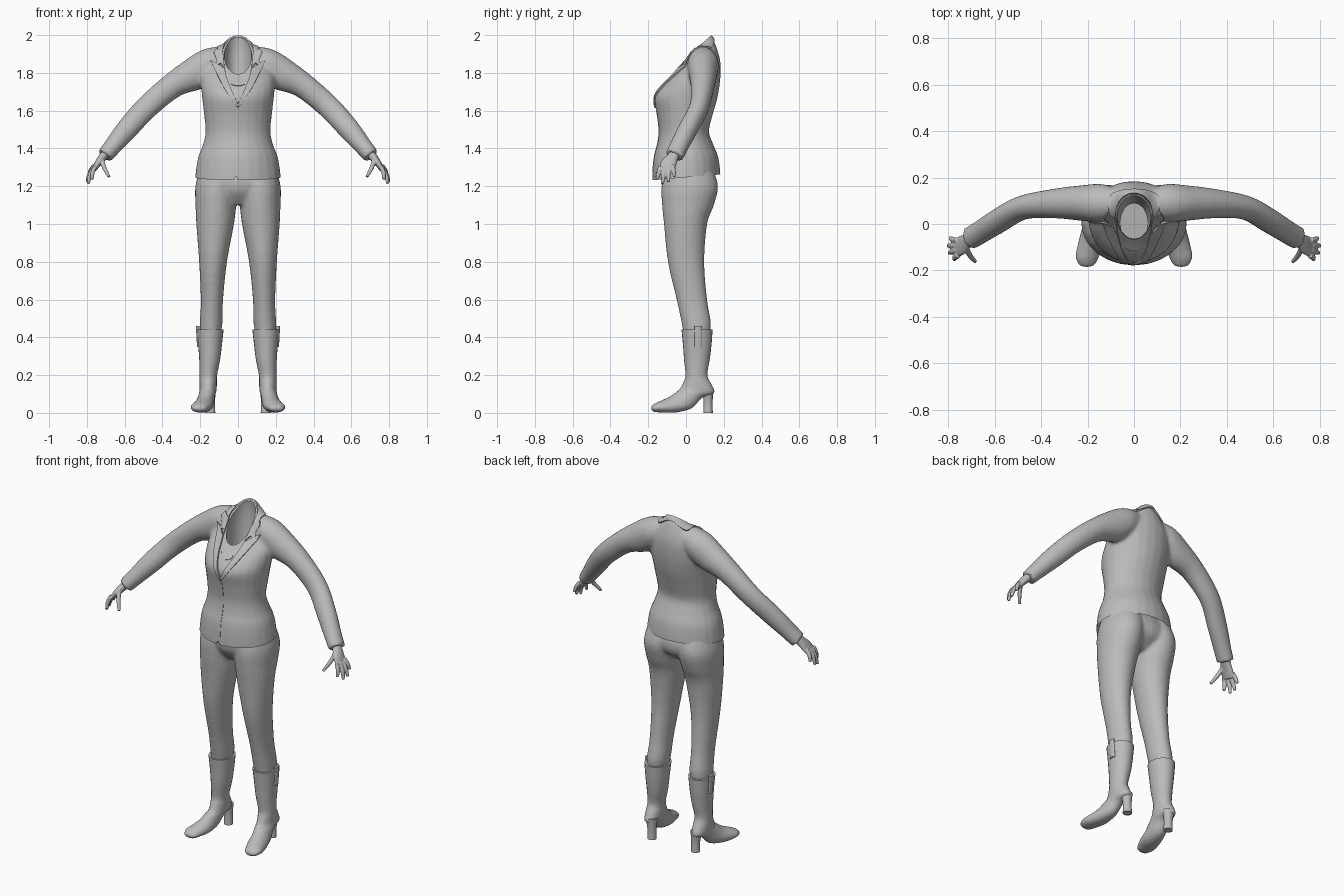
import bpy, bmesh, math
from mathutils import Vector
from mathutils.bvhtree import BVHTree

if "Cube" in bpy.data.objects:
    bpy.data.objects.remove(bpy.data.objects["Cube"])

grey = bpy.data.materials.new("plain grey")
grey.use_nodes = True
grey.diffuse_color = (0.5, 0.5, 0.5, 1)
grey.node_tree.nodes["Principled BSDF"].inputs["Base Color"].default_value = (0.5, 0.5, 0.5, 1)
SIDES = 24


def catmull(rows, steps=4):
    """Smoothly resample rows of numbers."""
    rows = [Vector(r) for r in rows]
    ext = [rows[0]] + rows + [rows[-1]]
    out = []
    for a, b, c, d in zip(ext, ext[1:], ext[2:], ext[3:]):
        for k in range(steps):
            t = k / steps
            out.append(0.5 * (2 * b + (c - a) * t + (2 * a - 5 * b + 4 * c - d) * t ** 2
                              + (3 * b - a - 3 * c + d) * t ** 3))
    return out + [rows[-1]]


def skin(bm, rings):
    """Closed skin over a list of point rings."""
    loops = [[bm.verts.new(p) for p in ring] for ring in rings]
    for a, b in zip(loops, loops[1:]):
        for i in range(len(a)):
            j = (i + 1) % len(a)
            bm.faces.new((a[i], a[j], b[j], b[i]))
    bm.faces.new(loops[0][::-1])
    bm.faces.new(loops[-1])


def oval(c, u, v):
    turns = [math.tau * i / SIDES for i in range(SIDES)]
    return [c + u * math.cos(t) + v * math.sin(t) for t in turns]


def loft(bm, rows, side=1):
    """Rows: centre x, half width, front y z, back y z."""
    rings = []
    for x, w, fy, fz, by, bz in catmull(rows):
        c = Vector((side * x, (fy + by) / 2, (fz + bz) / 2))
        rings.append(oval(c, Vector((w, 0, 0)), Vector((0, (by - fy) / 2, (bz - fz) / 2))))
    skin(bm, rings)


def tube(bm, rows, side=1):
    """Rows: x y z, half width along y, half thickness."""
    rows = catmull(rows)
    pts = [Vector((side * r[0], r[1], r[2])) for r in rows]
    rings = []
    for i, p in enumerate(pts):
        t = (pts[min(i + 1, len(pts) - 1)] - pts[max(i - 1, 0)]).normalized()
        u = Vector((0, 1, 0))
        u = (u - t * u.dot(t)).normalized()
        rings.append(oval(p, u * rows[i][3], t.cross(u) * rows[i][4]))
    skin(bm, rings)


def finish(name, bm, angle=40):
    bmesh.ops.recalc_face_normals(bm, faces=bm.faces[:])
    mesh = bpy.data.meshes.new(name)
    bm.to_mesh(mesh)
    bm.free()
    mesh.materials.append(grey)
    ob = bpy.data.objects.new(name, mesh)
    bpy.context.collection.objects.link(ob)
    shade(ob, angle)
    return ob


def shade(ob, angle=40):
    bpy.ops.object.select_all(action='DESELECT')
    ob.select_set(True)
    bpy.context.view_layer.objects.active = ob
    bpy.ops.object.shade_smooth_by_angle(angle=math.radians(angle))


def bake(ob):
    deps = bpy.context.evaluated_depsgraph_get()
    mesh = bpy.data.meshes.new_from_object(ob.evaluated_get(deps))
    ob.modifiers.clear()
    ob.data = mesh
    shade(ob)


def blend(ob, voxel, rounds):
    """Merge overlapping skins into one soft surface."""
    m = ob.modifiers.new("merge", 'REMESH')
    m.mode, m.voxel_size, m.use_smooth_shade = 'VOXEL', voxel, True
    s = ob.modifiers.new("soften", 'SMOOTH')
    s.factor, s.iterations = 0.5, rounds
    bake(ob)


def carve(ob, bm):
    cutter = finish("cutter", bm)
    cutter.hide_render = True
    m = ob.modifiers.new("carve", 'BOOLEAN')
    m.operation, m.object, m.solver = 'DIFFERENCE', cutter, 'EXACT'
    bake(ob)
    bpy.data.objects.remove(cutter)


# Jacket: torso and sleeves merged
NECK = (0, 0.083, -0.075, 1.785, 0.132, 2.0)
bm = bmesh.new()
loft(bm, [(0, .225, -.175, 1.16, .18, 1.18), (0, .227, -.178, 1.24, .183, 1.25),
          (0, .212, -.17, 1.35, .172, 1.35), (0, .186, -.152, 1.42, .145, 1.42),
          (0, .172, -.143, 1.49, .122, 1.49), (0, .18, -.153, 1.58, .142, 1.58),
          (0, .19, -.167, 1.67, .167, 1.67), (0, .197, -.13, 1.73, .182, 1.77),
          (0, .185, -.1, 1.76, .182, 1.86), (0, .14, -.085, 1.775, .16, 1.94), NECK])
for s in (-1, 1):
    tube(bm, [(.06, .09, 1.885, .06, .06), (.14, .09, 1.85, .082, .085), (.22, .09, 1.80, .077, .09),
              (.34, .088, 1.737, .064, .068), (.48, .07, 1.62, .052, .062),
              (.585, .012, 1.505, .052, .058), (.66, -.035, 1.415, .05, .048),
              (.706, -.062, 1.36, .05, .043)], s)
jacket = finish("jacket", bm)
blend(jacket, 0.01, 5)
bm = bmesh.new()
bm.from_mesh(jacket.data)
surface = BVHTree.FromBMesh(bm)
bm.free()

# Hollow neck and front vent
bm = bmesh.new()
loft(bm, [(0, .075, -.15, 1.86, .055, 2.075), (0, .072, -.066, 1.793, .122, 1.99),
          (0, .07, -.08, 1.72, .12, 1.82), (0, .06, -.08, 1.6, .09, 1.62)])
carve(jacket, bm)
bm = bmesh.new()
wedge = ((-.04, 1.2), (.005, 1.2), (-.006, 1.25), (-.014, 1.25))
skin(bm, [[Vector((x, y, z)) for x, z in wedge] for y in (-.3, -.1)])
carve(jacket, bm)

# Sloped hem
bm = bmesh.new()
bm.from_mesh(jacket.data)
bmesh.ops.bisect_plane(bm, geom=bm.verts[:] + bm.edges[:] + bm.faces[:], clear_inner=True,
                       plane_co=(0, 0, 1.247), plane_no=(0, -.085, 1))
bm.to_mesh(jacket.data)
bm.free()
shade(jacket)


def sheet(name, grid, thick):
    """Thin cloth layer from a grid of surface points."""
    bm = bmesh.new()
    rows = [[bm.verts.new(p) for p in row] for row in grid]
    for a, b in zip(rows, rows[1:]):
        for i in range(len(a) - 1):
            bm.faces.new((a[i], a[i + 1], b[i + 1], b[i]))
    ob = finish(name, bm)
    m = ob.modifiers.new("thickness", 'SOLIDIFY')
    m.thickness, m.offset = thick, 0
    bake(ob)


def onto_front(x, z):
    hit = surface.ray_cast(Vector((x, -1, z)), Vector((0, 1, 0)))[0]
    return hit or Vector((x, 0, z))


def drape(name, edges, thick, side=1, cols=6):
    """Edges: inner x z, outer x z, pressed on the front."""
    sheet(name, [[onto_front(side * (a + (c - a) * k / cols), b + (d - b) * k / cols)
                  for k in range(cols + 1)] for a, b, c, d in edges], thick)


# Lapels, upper collar wings, closure and neckline
for s, label in ((-1, "right"), (1, "left")):
    drape(label + "_lapel", catmull([(0, 1.635, .002, 1.615), (.03, 1.70, .062, 1.70),
                                     (.055, 1.76, .11, 1.79), (.07, 1.82, .146, 1.868)]), .016, s)
    drape(label + "_collar_wing", [(.07, 1.82, .105, 1.865), (.074, 1.86, .128, 1.905),
                                   (.078, 1.90, .115, 1.925)], .018, s)
drape("front_closure", [(-.012, z / 100, .004, z / 100) for z in range(127, 162, 3)], .005)
drape("blouse_neckline", [(x / 100, 1.745 + x * x / 1500, x / 100, 1.73 + x * x / 1500)
                          for x in range(-4, 5)], .008, 1, 2)

# Collar round the back of the neck
_, w, fy, fz, by, bz = NECK
mid = Vector((0, (fy + by) / 2, (fz + bz) / 2))
half = Vector((0, (by - fy) / 2, (bz - fz) / 2))
up = Vector((1, 0, 0)).cross(half).normalized()
grid = []
for deg in range(-20, 201, 10):
    t = math.radians(deg)
    arm = Vector((w, 0, 0)) * math.cos(t) + half * math.sin(t)
    row = []
    for k in range(5):
        p, n = surface.find_nearest(mid + arm * (1 + .07 * k) - up * .012 * k)[:2]
        row.append(p + n * .002)
    grid.append(row)
sheet("collar", grid, .012)

# Trousers: hips and legs merged
bm = bmesh.new()
loft(bm, [(0, .11, -.07, 1.10, .08, 1.11), (0, .19, -.12, 1.17, .15, 1.17),
          (0, .21, -.13, 1.24, .16, 1.24), (0, .19, -.11, 1.31, .13, 1.31)])
for s in (-1, 1):
    loft(bm, [(.147, .055, -.012, .41, .125, .41), (.142, .06, -.024, .48, .132, .48),
              (.138, .059, -.05, .6, .112, .6), (.132, .074, -.096, .8, .097, .8),
              (.121, .1, -.117, 1.0, .112, 1.0), (.117, .108, -.127, 1.1, .148, 1.1),
              (.113, .113, -.13, 1.2, .17, 1.2), (.1, .1, -.11, 1.3, .14, 1.3)], s)
blend(finish("trousers", bm), .01, 4)

# Hands, boots, heels and pull tabs
for s, label in ((-1, "right"), (1, "left")):
    bm = bmesh.new()
    tube(bm, [(.68, -.045, 1.395, .027, .025), (.715, -.07, 1.355, .031, .023),
              (.742, -.092, 1.32, .042, .018), (.763, -.104, 1.288, .038, .013)], s)
    fingers = [((.757, -.136, 1.305), (.772, -.153, 1.235)), ((.763, -.114, 1.3), (.793, -.125, 1.213)),
               ((.765, -.092, 1.3), (.799, -.093, 1.222)), ((.762, -.071, 1.31), (.79, -.06, 1.25)),
               ((.722, -.1, 1.345), (.682, -.163, 1.25))]
    for base, tip in fingers:
        bend = [(a + b) / 2 for a, b in zip(base, tip)]
        bend[0] += .006
        tube(bm, [(*base, .012, .012), (*bend, .0115, .0115), (*tip, .008, .008)], s)
    blend(finish(label + "_hand", bm), .004, 3)

    bm = bmesh.new()
    loft(bm, [(.147, .071, -.024, .442, .141, .442), (.148, .063, -.016, .36, .135, .36),
              (.15, .055, -.01, .28, .125, .28), (.157, .046, -.002, .2, .113, .2),
              (.158, .046, -.012, .165, .135, .15), (.159, .045, -.03, .13, .148, .105),
              (.165, .044, -.055, .108, .085, .08), (.175, .048, -.085, .087, .03, .025),
              (.187, .053, -.12, .07, -.05, .003), (.2, .05, -.152, .056, -.12, .002),
              (.203, .034, -.178, .04, -.168, .006), (.203, .012, -.184, .027, -.182, .016)], s)
    finish(label + "_boot", bm, 50)
    bm = bmesh.new()
    loft(bm, [(.15, .034, .085, .125, .146, .125), (.147, .025, .093, .06, .141, .06),
              (.146, .026, .092, 0, .142, 0)], s)
    finish(label + "_heel", bm)
    bm = bmesh.new()
    loft(bm, [(.208, .009, .045, .35, .085, .35), (.214, .009, .045, .46, .085, .46)], s)
    finish(label + "_pull_tab", bm)
